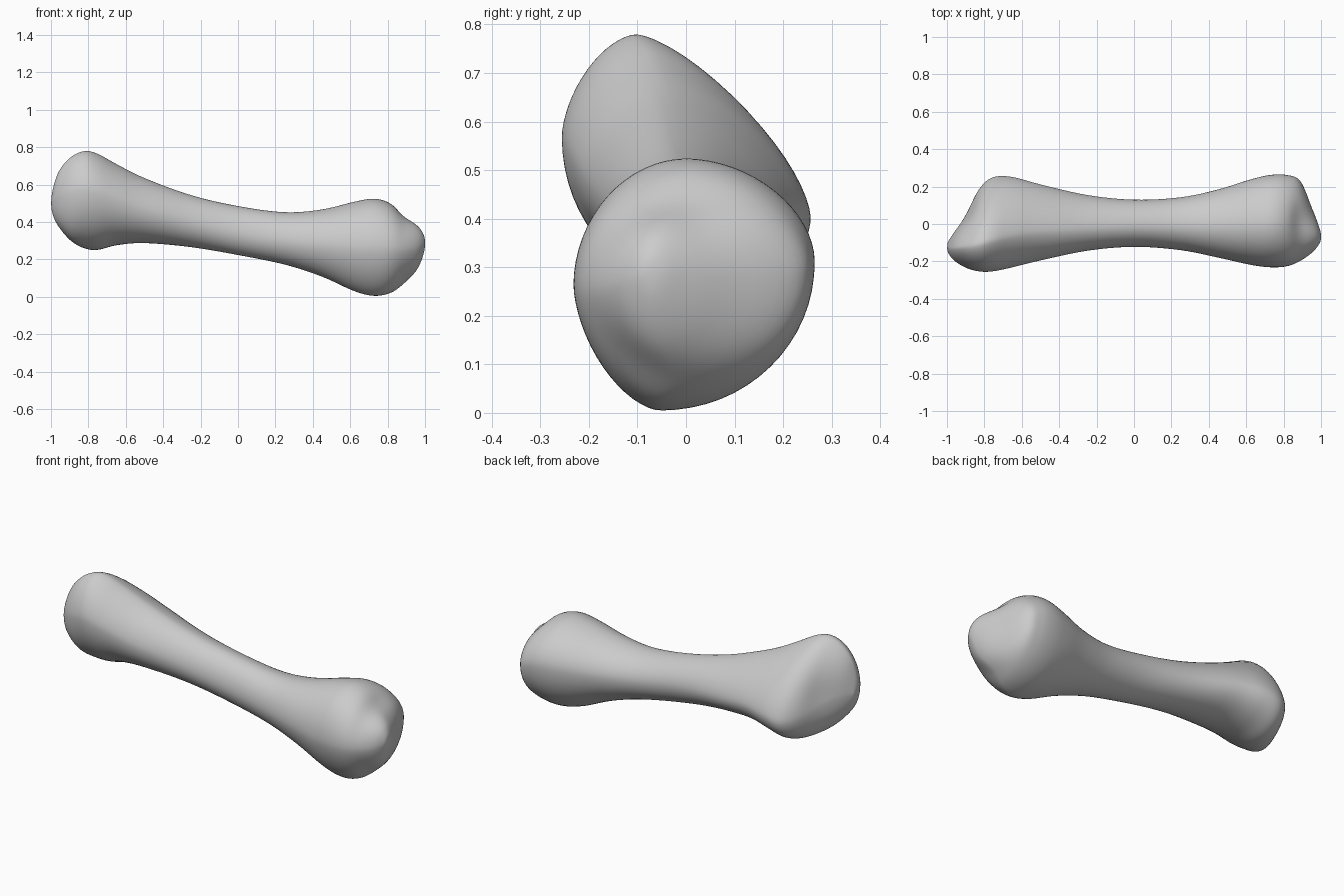
import bpy, bmesh, math
from mathutils import Vector

if "Cube" in bpy.data.objects:
    bpy.data.objects.remove(bpy.data.objects["Cube"])

# Outline of the bone: x, top z, bottom z, back y, front y
OUTLINE = [
    (-1.00, .51, .49, -.11, -.13), (-.985, .60, .42, -.07, -.17),
    (-.95, .685, .36, -.005, -.205), (-.89, .75, .295, .09, -.238),
    (-.82, .78, .258, .20, -.255), (-.75, .765, .25, .252, -.253),
    (-.65, .71, .275, .252, -.232), (-.50, .635, .287, .212, -.195),
    (-.25, .543, .265, .155, -.143), (.0, .485, .223, .13, -.122),
    (.25, .452, .172, .143, -.14), (.45, .467, .107, .185, -.18),
    (.62, .508, .03, .238, -.218), (.73, .525, .004, .263, -.232),
    (.82, .50, .022, .262, -.226), (.89, .445, .073, .23, -.197),
    (.95, .395, .135, .09, -.155), (.985, .35, .205, .0, -.115),
    (1.0, .295, .28, -.06, -.075),
]
# Where the extremes sit, as fractions: x, top's y, back's z, bottom's y, front's z
EXTREMES = [
    (-1.0, .4, .4, .5, .55), (-.8, .33, .28, .6, .6), (-.45, .38, .38, .5, .5),
    (.1, .45, .5, .45, .45), (.75, .47, .6, .36, .5), (1.0, .5, .55, .45, .5),
]
# Roundness of the four quadrants: x, back-top, front-top, front-bottom, back-bottom
ROUND = [
    (-.8, 1.45, 1.65, 2.0, 2.0), (0, 1.9, 1.95, 2.0, 2.0), (.75, 1.85, 1.95, 1.65, 2.05),
]
# Shallow hollows on the joint ends: centre, radius, depth
HOLLOWS = [(Vector((.90, .02, .43)), .09, .015), (Vector((-.91, .04, .50)), .12, .018)]


def lookup(table, x):
    if x <= table[0][0]:
        return table[0][1:]
    for a, b in zip(table, table[1:]):
        if x <= b[0]:
            t = (x - a[0]) / (b[0] - a[0])
            t = t * t * (3 - 2 * t)
            return [p + (q - p) * t for p, q in zip(a[1:], b[1:])]
    return table[-1][1:]


def spline(p0, p1, p2, p3, t):
    return [b + .5 * t * (c - a + t * (2 * a - 5 * b + 4 * c - d + t * (3 * (b - c) + d - a)))
            for a, b, c, d in zip(p0, p1, p2, p3)]


def flip(r):
    # mirrored row past each tip so that the ends close round
    return (r[0], r[2], r[1], r[4], r[3])


def section(row, sides=64):
    x, z1, z0, y1, y0 = row
    ft, fr, fb, fl = lookup(EXTREMES, x)
    n = lookup(ROUND, x)
    yt, yb = y0 + (y1 - y0) * ft, y0 + (y1 - y0) * fb
    zr, zl = z0 + (z1 - z0) * fr, z0 + (z1 - z0) * fl
    quads = [(yt, zr, y1, z1), (yt, zl, y0, z1), (yb, zl, y0, z0), (yb, zr, y1, z0)]
    pts = []
    for i in range(sides):
        q = i * 4 // sides
        a = 2 * math.pi * i / sides
        cy, cz, ey, ez = quads[q]
        u = abs(math.cos(a)) ** (2 / n[q])
        v = abs(math.sin(a)) ** (2 / n[q])
        pts.append(Vector((x, cy + (ey - cy) * u, cz + (ez - cz) * v)))
    return pts


# Loft the sections into one closed skin
rows = [flip(OUTLINE[1])] + OUTLINE + [flip(OUTLINE[-2])]
STEPS = 6
path = [spline(*rows[i:i + 4], k / STEPS) for i in range(len(rows) - 3) for k in range(STEPS)]
path.append(OUTLINE[-1])

bm = bmesh.new()
rings = [[bm.verts.new(p) for p in section(r)] for r in path]
for a, b in zip(rings, rings[1:]):
    for i in range(len(a)):
        j = (i + 1) % len(a)
        bm.faces.new((a[i], a[j], b[j], b[i]))
bm.faces.new(rings[0])
bm.faces.new(rings[-1])
bmesh.ops.recalc_face_normals(bm, faces=bm.faces)

# Soften the quadrant seams, then press in the hollows
for _ in range(2):
    bmesh.ops.smooth_vert(bm, verts=[v for r in rings[1:-1] for v in r], factor=.5,
                          use_axis_x=True, use_axis_y=True, use_axis_z=True)
bm.normal_update()
moves = []
for v in bm.verts:
    for c, r, d in HOLLOWS:
        moves.append((v, v.normal * d * math.exp(-((v.co - c).length / r) ** 2)))
for v, m in moves:
    v.co -= m
for f in bm.faces:
    f.smooth = True

mesh = bpy.data.meshes.new("bone")
bm.to_mesh(mesh)
bm.free()
bone = bpy.data.objects.new("bone", mesh)
bpy.context.collection.objects.link(bone)
